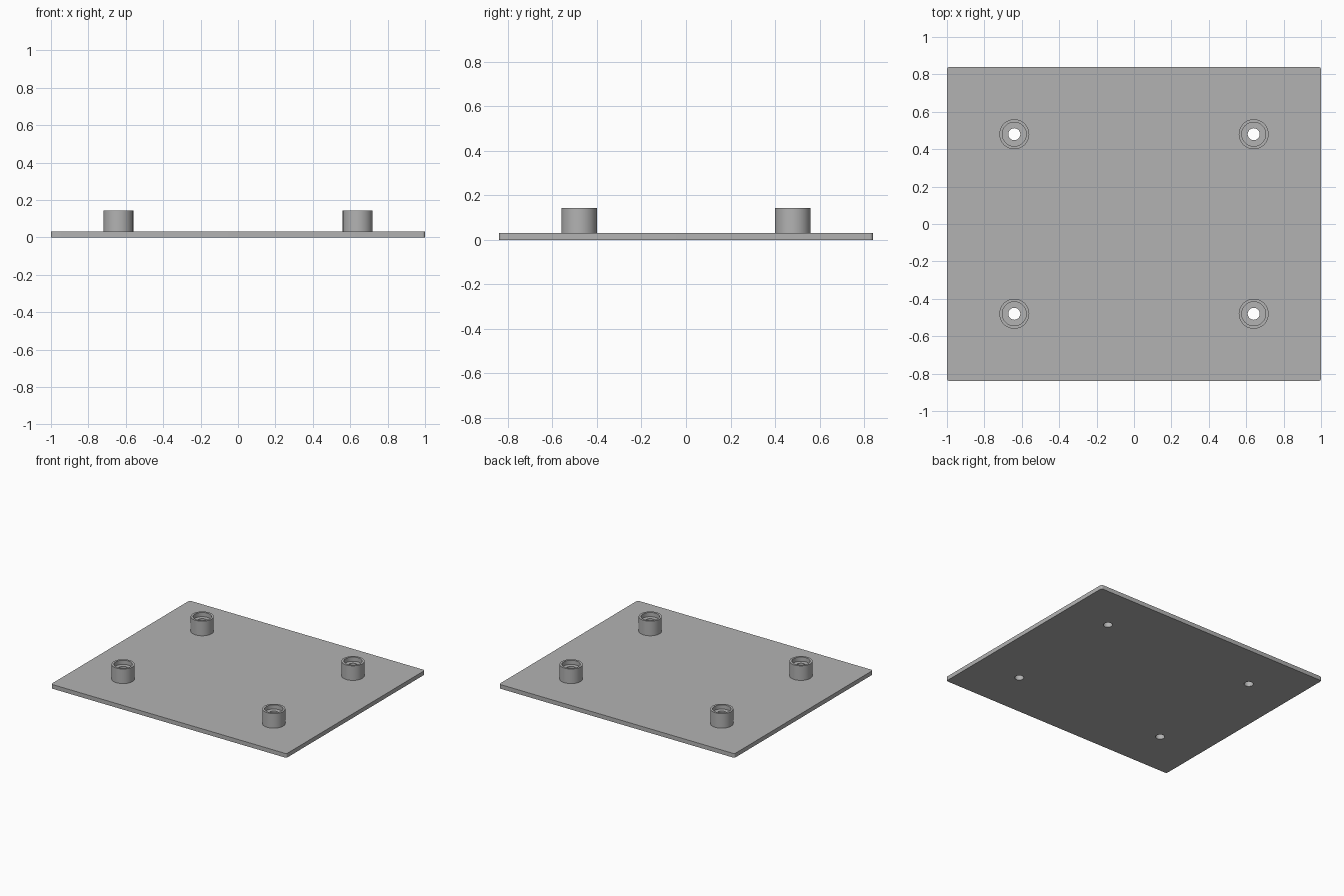
import bpy, bmesh, math

if "Cube" in bpy.data.objects:
    bpy.data.objects.remove(bpy.data.objects["Cube"])

grey = bpy.data.materials.new("light_grey")
grey.diffuse_color = (0.45, 0.45, 0.45, 1)
grey.use_nodes = True
grey.node_tree.nodes["Principled BSDF"].inputs["Base Color"].default_value = grey.diffuse_color

W, D, T = 1.0, 0.84, 0.032        # plate half width, half depth, thickness
TOP = 0.144                       # standoff top height
R_OUT, R_SEAT, R_HOLE = 0.08, 0.064, 0.032
SEAT = 0.112                      # height of the recessed seat
N = 64
SPOTS = [(x, y) for x in (-0.64, 0.64) for y in (-0.48, 0.48)]


def finish(bm, name, smooth=True):
    bmesh.ops.recalc_face_normals(bm, faces=bm.faces)
    mesh = bpy.data.meshes.new(name)
    bm.to_mesh(mesh)
    bm.free()
    mesh.materials.append(grey)
    ob = bpy.data.objects.new(name, mesh)
    bpy.context.collection.objects.link(ob)
    if smooth:
        bpy.context.view_layer.objects.active = ob
        ob.select_set(True)
        bpy.ops.object.shade_smooth_by_angle(angle=math.radians(30))
        ob.select_set(False)
    return ob


def lathe(name, profile, x, y):
    """Closed ring of (radius, z) points turned about a vertical axis."""
    bm = bmesh.new()
    rings = [[bm.verts.new((x + r * math.cos(2 * math.pi * i / N),
                            y + r * math.sin(2 * math.pi * i / N), z))
              for i in range(N)] for r, z in profile]
    for a, b in zip(rings, rings[1:] + rings[:1]):
        for i in range(N):
            j = (i + 1) % N
            bm.faces.new((a[i], a[j], b[j], b[i]))
    return finish(bm, name)


# Base plate with slightly rounded vertical corners
bm = bmesh.new()
bmesh.ops.create_cube(bm, size=1)
for v in bm.verts:
    v.co = (v.co.x * 2 * W, v.co.y * 2 * D, (v.co.z + 0.5) * T)
upright = [e for e in bm.edges if abs(e.verts[0].co.z - e.verts[1].co.z) > T / 2]
bmesh.ops.bevel(bm, geom=upright, offset=0.014, segments=6, profile=0.5, affect='EDGES')
plate = finish(bm, "base_plate", smooth=False)

# Screw holes cut through the plate
bm = bmesh.new()
for x, y in SPOTS:
    res = bmesh.ops.create_cone(bm, cap_ends=True, segments=N, radius1=R_HOLE,
                                radius2=R_HOLE, depth=0.3)
    bmesh.ops.translate(bm, verts=res["verts"], vec=(x, y, 0))
cutter = finish(bm, "hole_cutter", smooth=False)
cutter.hide_render = True
cutter.hide_set(True)
cut = plate.modifiers.new("holes", 'BOOLEAN')
cut.object = cutter
cut.operation = 'DIFFERENCE'
cut.solver = 'EXACT'
bpy.context.view_layer.objects.active = plate
bpy.ops.object.modifier_apply(modifier=cut.name)
bpy.data.objects.remove(cutter)
plate.select_set(True)
bpy.ops.object.shade_smooth_by_angle(angle=math.radians(30))
plate.select_set(False)

# Standoffs: outer wall, rim, recessed seat and through hole
for k, (x, y) in enumerate(SPOTS):
    lathe(f"standoff_{k + 1}",
          [(R_OUT, T), (R_OUT, TOP), (R_SEAT, TOP),
           (R_SEAT, SEAT), (R_HOLE, SEAT), (R_HOLE, T)], x, y)
